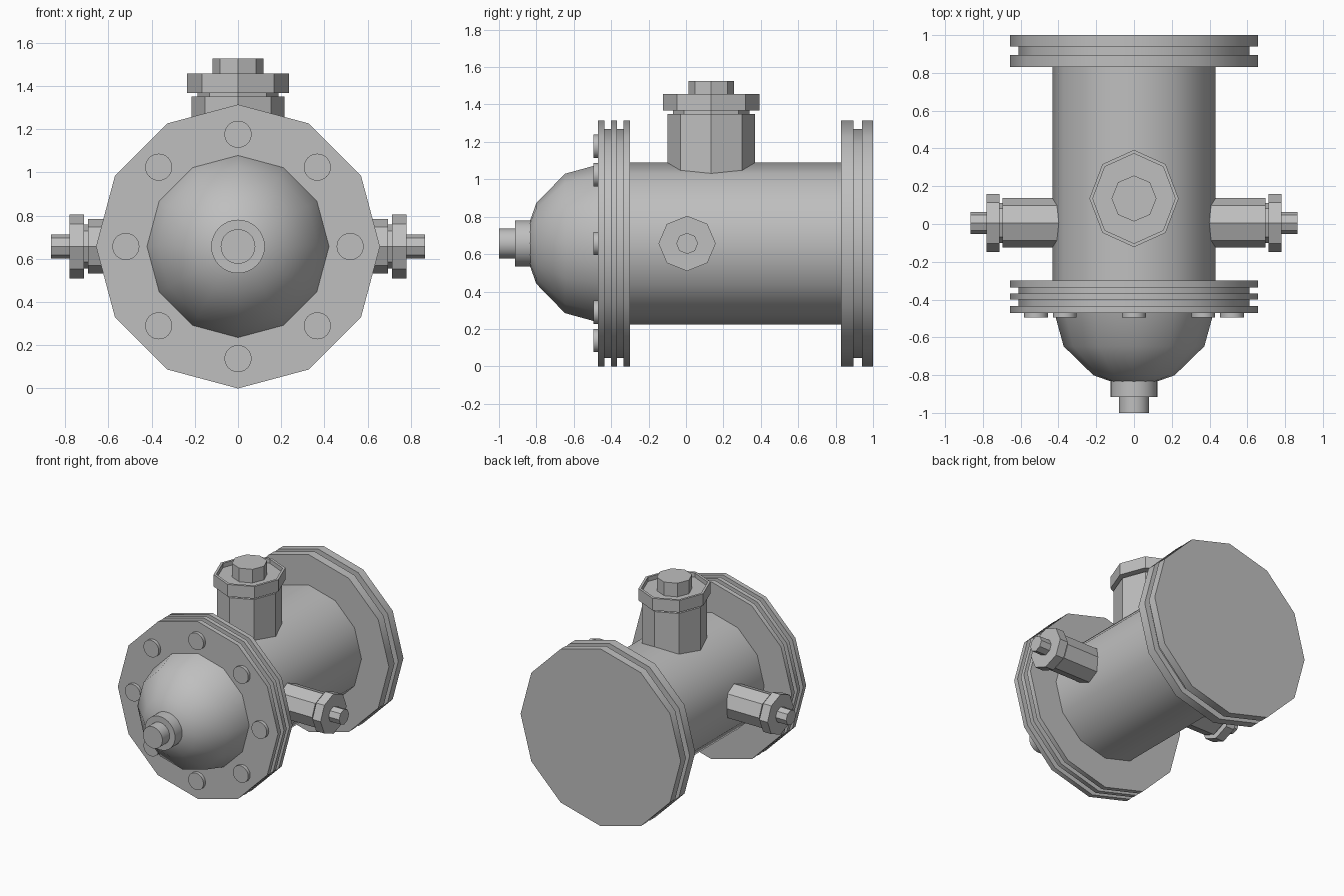
import bpy, bmesh, math
from mathutils import Vector

cube = bpy.data.objects.get("Cube")
if cube:
    bpy.data.objects.remove(cube)

grey = bpy.data.materials.new("cast_metal_grey")
grey.use_nodes = True
grey.diffuse_color = (0.52, 0.52, 0.52, 1)
grey.node_tree.nodes["Principled BSDF"].inputs["Base Color"].default_value = (0.52, 0.52, 0.52, 1)

X, Y, Z = Vector((1, 0, 0)), Vector((0, 1, 0)), Vector((0, 0, 1))
AXIS_Z = 0.657


def turned(name, profile, sides, origin, axis, u, v):
    """Turn (distance, radius) pairs about an axis; u and v span the section."""
    bm = bmesh.new()
    rings = []
    for t, r in profile:
        ring = []
        for i in range(sides):
            a = math.tau * i / sides
            p = Vector(origin) + axis * t + (u * math.cos(a) + v * math.sin(a)) * r
            ring.append(bm.verts.new(p))
        rings.append(ring)
    for lo, hi in zip(rings, rings[1:]):
        for i in range(sides):
            j = (i + 1) % sides
            bm.faces.new((lo[i], lo[j], hi[j], hi[i]))
    bm.faces.new(rings[0])
    bm.faces.new(rings[-1])
    bmesh.ops.recalc_face_normals(bm, faces=bm.faces)
    mesh = bpy.data.meshes.new(name)
    bm.to_mesh(mesh)
    bm.free()
    mesh.materials.append(grey)
    obj = bpy.data.objects.new(name, mesh)
    bpy.context.collection.objects.link(obj)
    bpy.ops.object.select_all(action='DESELECT')
    obj.select_set(True)
    bpy.context.view_layer.objects.active = obj
    bpy.ops.object.shade_smooth_by_angle(angle=math.radians(36))
    return obj


def along_y(name, profile, sides, x=0, z=AXIS_Z):
    return turned(name, profile, sides, (x, 0, z), Y, X, Z)


def stack(plates, outer, inner):
    """Profile of separate plates joined by a narrower core."""
    out = []
    for k, (a, b) in enumerate(plates):
        if k:
            out.append((a, inner))
        out += [(a, outer), (b, outer)]
        if k < len(plates) - 1:
            out.append((b, inner))
    return out


# Main barrel and its grooved end flanges
along_y("barrel", [(-0.4, 0.432), (0.9, 0.432)], 12)
along_y("front_flange", stack([(-0.47, -0.435), (-0.4, -0.368), (-0.335, -0.3)], 0.657, 0.612), 12)
along_y("rear_flange", stack([(0.83, 0.895), (0.94, 1.0)], 0.657, 0.612), 12)

# Domed front cover with a stepped nozzle
R, C = 0.43, -0.438
dome = [(C - R * 0.974 * math.sin(a), R * math.cos(a))
        for a in (math.radians(d) for d in (0, 30, 60, 80))]
along_y("front_dome", dome, 12)
along_y("front_nozzle", [(-0.78, 0.124), (-0.915, 0.124), (-0.915, 0.08), (-1.0, 0.08)], 32)

# Ring of bolt heads on the front flange
for i in range(8):
    a = math.tau * i / 8
    along_y("flange_bolt_%d" % (i + 1), [(-0.46, 0.0625), (-0.494, 0.0625)], 32,
            0.519 * math.sin(a), AXIS_Z + 0.519 * math.cos(a))

# Octagonal side ports: pipe, neck, cap and stub
port = [(0.36, 0.128), (0.695, 0.128), (0.695, 0.104), (0.713, 0.104),
        (0.713, 0.15), (0.78, 0.15), (0.78, 0.057), (0.866, 0.057)]
for side, s in (("left", 1), ("right", -1)):
    turned(side + "_port", port, 8, (0, 0.006, AXIS_Z), X * s, Y * 1.02, Z * 0.985)

# Top port, slightly longer front to back, with a recessed cap
top = [(0.95, 0.215), (1.35, 0.215), (1.35, 0.188), (1.368, 0.188),
       (1.368, 0.236), (1.457, 0.236), (1.457, 0.218), (1.425, 0.218)]
turned("top_port", top, 8, (0, 0.135, 0), Z, X, Y * 1.09)
turned("top_stub", [(1.4, 0.119), (1.526, 0.119)], 8, (0, 0.135, 0), Z, X, Y * 1.02)
